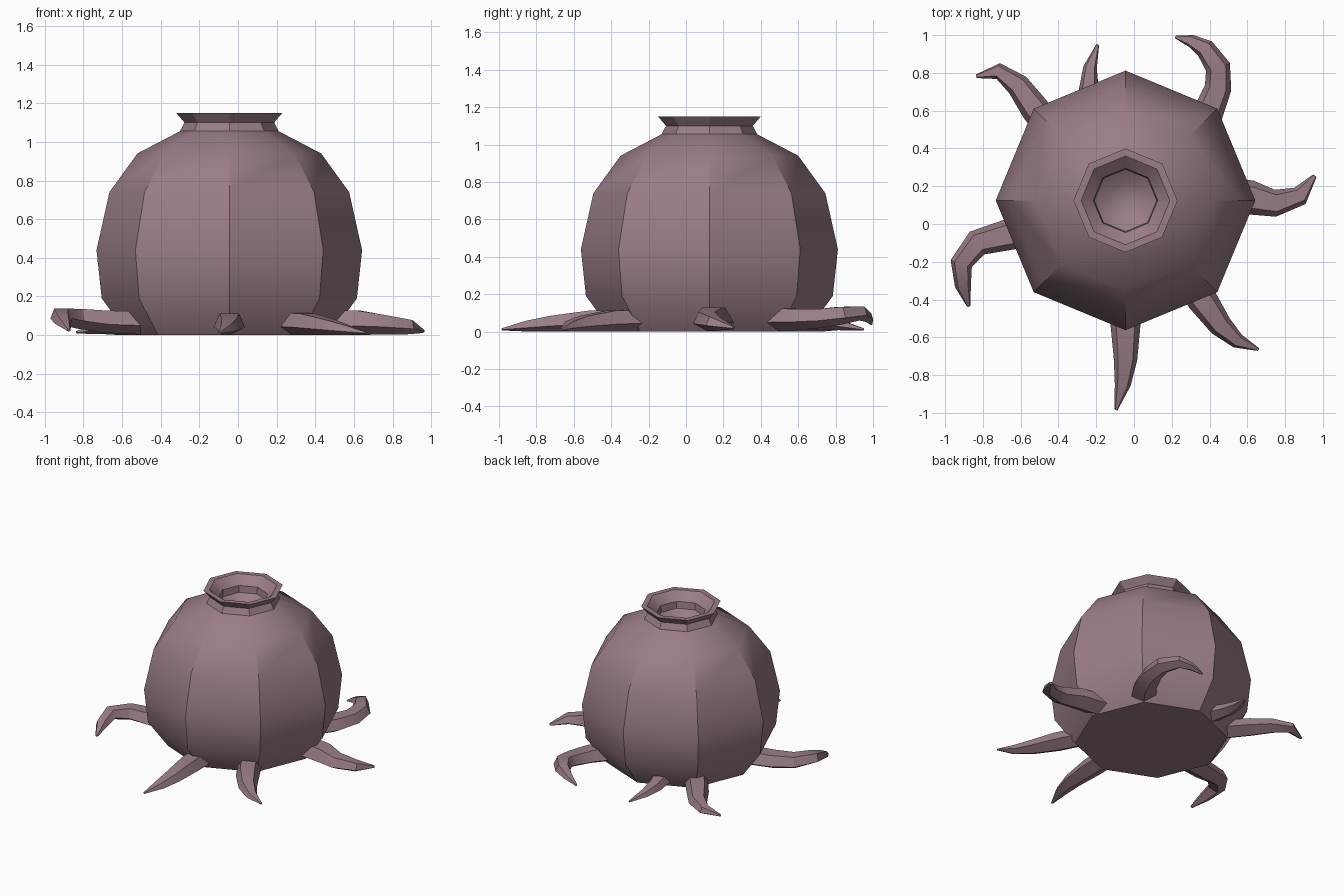
import bpy, bmesh, math
from mathutils import Vector

mat = bpy.data.materials.new("dusty mauve")
mat.diffuse_color = (0.32, 0.205, 0.245, 1)
CX, CY = -0.045, 0.125


def finish(name, bm):
    bmesh.ops.recalc_face_normals(bm, faces=bm.faces)
    me = bpy.data.meshes.new(name)
    bm.to_mesh(me)
    bm.free()
    ob = bpy.data.objects.new(name, me)
    bpy.context.collection.objects.link(ob)
    me.materials.append(mat)
    bpy.ops.object.select_all(action='DESELECT')
    ob.select_set(True)
    bpy.context.view_layer.objects.active = ob
    bpy.ops.object.shade_smooth_by_angle(angle=math.radians(32))
    return ob


def skin(bm, rings):
    """Join successive rings of vertices with quads."""
    for a, b in zip(rings, rings[1:]):
        n = len(a)
        for i in range(n):
            j = (i + 1) % n
            bm.faces.new((a[i], a[j], b[j], b[i]))


# Pot body: eight-sided lathe with flared lip and a closed bowl inside
profile = [(0.52, 0), (0.66, 0.19), (0.687, 0.44), (0.62, 0.74), (0.475, 0.94),
           (0.255, 1.055), (0.232, 1.10), (0.275, 1.15), (0.235, 1.15),
           (0.17, 1.09), (0.165, 1.04), (0.09, 0.985)]
bm = bmesh.new()
rings = []
for r, z in profile:
    rings.append([bm.verts.new((CX + r * math.cos(k * math.pi / 4),
                                CY + r * math.sin(k * math.pi / 4), z)) for k in range(8)])
skin(bm, rings)
bm.faces.new(rings[0])
centre = bm.verts.new((CX, CY, 0.97))
for i in range(8):
    bm.faces.new((rings[-1][i], rings[-1][(i + 1) % 8], centre))
finish("body", bm)


# Tentacles: five-sided tapering tubes, point of the section downwards
def tentacle(name, path):
    bm = bmesh.new()
    pts = [Vector(p[:3]) for p in path]
    rings = []
    for i, p in enumerate(pts):
        t = (pts[min(i + 1, len(pts) - 1)] - pts[max(i - 1, 0)]).normalized()
        side = t.cross(Vector((0, 0, 1))).normalized()
        up = side.cross(t)
        ring = []
        for k in range(5):
            a = -math.pi / 2 + k * math.tau / 5
            v = p + path[i][3] * (side * math.cos(a) + up * 0.75 * math.sin(a))
            v.z = max(v.z, 0.0)
            ring.append(bm.verts.new(v))
        rings.append(ring)
    skin(bm, rings)
    bm.faces.new(rings[0])
    bm.faces.new(rings[-1])
    finish(name, bm)


# Each path point is x, y, z, radius
tentacle("tentacle_right", [(0.38, 0.17, 0.07, 0.1), (0.62, 0.14, 0.07, 0.095),
                            (0.75, 0.11, 0.06, 0.075), (0.88, 0.15, 0.045, 0.055),
                            (0.957, 0.255, 0.02, 0.012)])
tentacle("tentacle_front_right", [(0.27, -0.24, 0.065, 0.085), (0.36, -0.40, 0.06, 0.085),
                                  (0.46, -0.54, 0.045, 0.065), (0.55, -0.62, 0.03, 0.042),
                                  (0.66, -0.665, 0.012, 0.008)])
tentacle("tentacle_front", [(-0.045, -0.3, 0.065, 0.085), (-0.045, -0.52, 0.06, 0.085),
                            (-0.045, -0.72, 0.045, 0.065), (-0.06, -0.85, 0.03, 0.045),
                            (-0.095, -0.985, 0.012, 0.008)])
tentacle("tentacle_left", [(-0.48, -0.02, 0.07, 0.09), (-0.68, -0.06, 0.075, 0.085),
                           (-0.83, -0.1, 0.09, 0.075), (-0.915, -0.21, 0.1, 0.062),
                           (-0.905, -0.33, 0.07, 0.045), (-0.875, -0.435, 0.025, 0.01)])
tentacle("tentacle_back_left", [(-0.4, 0.45, 0.065, 0.085), (-0.525, 0.61, 0.06, 0.08),
                                (-0.615, 0.735, 0.05, 0.066), (-0.72, 0.81, 0.04, 0.045),
                                (-0.835, 0.782, 0.015, 0.01)])
tentacle("tentacle_back", [(-0.2, 0.55, 0.06, 0.075), (-0.24, 0.72, 0.05, 0.055),
                           (-0.232, 0.83, 0.035, 0.038), (-0.192, 0.95, 0.012, 0.008)])
tentacle("tentacle_back_right", [(0.27, 0.42, 0.07, 0.09), (0.39, 0.58, 0.07, 0.085),
                                 (0.445, 0.72, 0.075, 0.075), (0.445, 0.83, 0.09, 0.07),
                                 (0.375, 0.93, 0.1, 0.055), (0.30, 0.97, 0.075, 0.035),
                                 (0.22, 0.99, 0.04, 0.008)])
